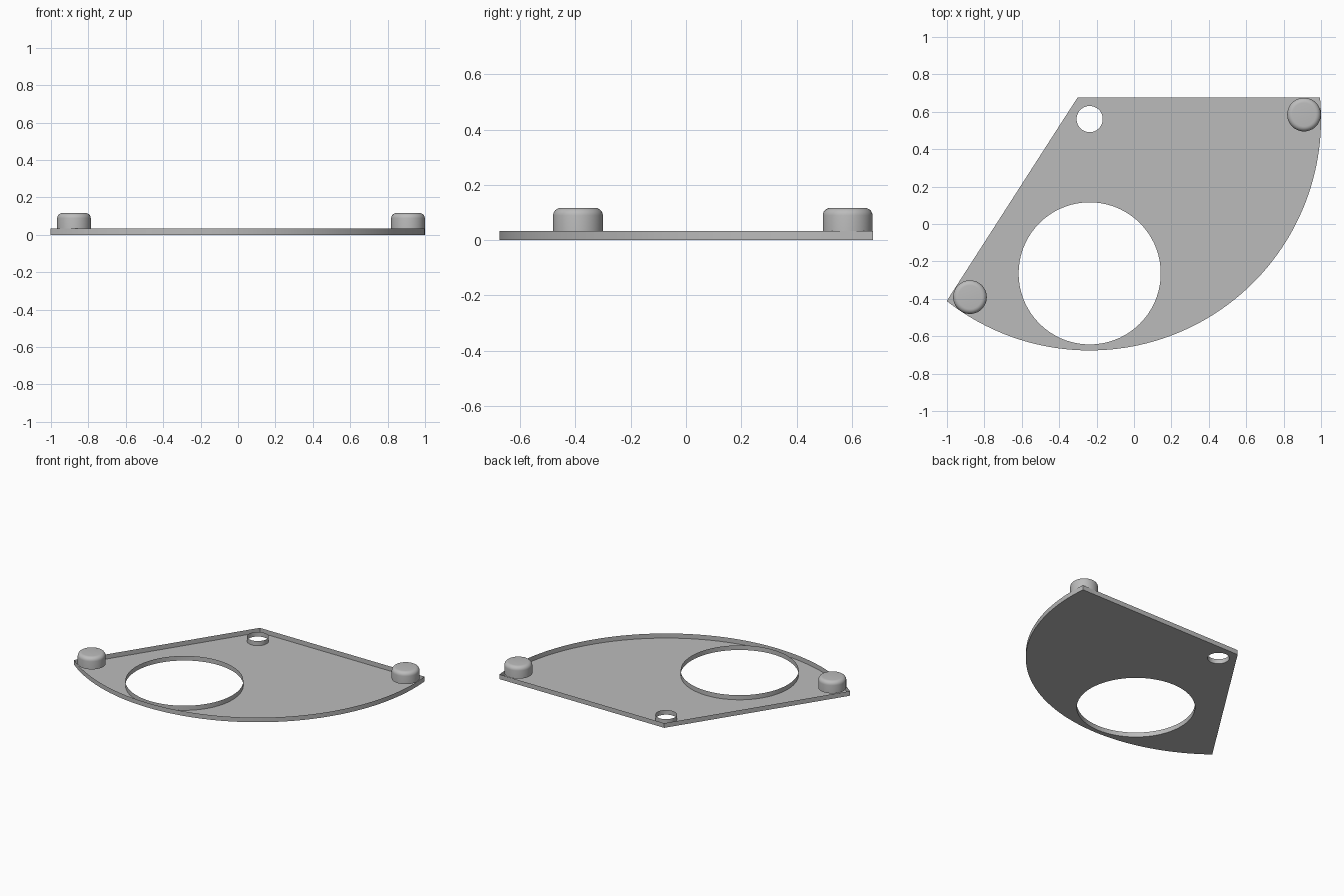
import bpy, bmesh, math

if "Cube" in bpy.data.objects:
    bpy.data.objects.remove(bpy.data.objects["Cube"])

THICK = 0.033
PIVOT = (-0.237, 0.561)
RADIUS = 1.237

grey = bpy.data.materials.new("grey")
grey.diffuse_color = (0.5, 0.5, 0.5, 1)
grey.use_nodes = True
grey.node_tree.nodes["Principled BSDF"].inputs["Base Color"].default_value = grey.diffuse_color


def arc(centre, r, a0, a1, n):
    """n points along an arc, both ends included."""
    return [(centre[0] + r * math.cos(a0 + (a1 - a0) * i / (n - 1)),
             centre[1] + r * math.sin(a0 + (a1 - a0) * i / (n - 1))) for i in range(n)]


def circle(centre, r, n):
    return arc(centre, r, 0, 2 * math.pi * (n - 1) / n, n)


def finish(bm, name, angle):
    bmesh.ops.recalc_face_normals(bm, faces=bm.faces)
    mesh = bpy.data.meshes.new(name)
    bm.to_mesh(mesh)
    bm.free()
    mesh.materials.append(grey)
    ob = bpy.data.objects.new(name, mesh)
    bpy.context.collection.objects.link(ob)
    bpy.ops.object.select_all(action='DESELECT')
    ob.select_set(True)
    bpy.context.view_layer.objects.active = ob
    bpy.ops.object.shade_smooth_by_angle(angle=math.radians(angle))
    return ob


# Open sector tray: a floor with two round holes, and thin walls along every edge
start = math.atan2(-0.41 - PIVOT[1], -1.0 - PIVOT[0])
end = math.asin((0.676 - PIVOT[1]) / RADIUS)
outline = arc(PIVOT, RADIUS, start, end, 72) + [(-0.302, 0.676)]
loops = [outline, circle((-0.237, -0.264), 0.38, 72), circle(PIVOT, 0.07, 36)]

bm = bmesh.new()
for loop in loops:
    vs = [bm.verts.new((x, y, 0)) for x, y in loop]
    for a, b in zip(vs, vs[1:] + vs[:1]):
        bm.edges.new((a, b))
rim = bm.edges[:]
bmesh.ops.triangle_fill(bm, edges=rim, use_beauty=True, use_dissolve=False)
rim = [e for e in bm.edges if e.is_boundary]
walls = bmesh.ops.extrude_edge_only(bm, edges=rim)["geom"]
bmesh.ops.translate(bm, vec=(0, 0, THICK),
                    verts=[g for g in walls if isinstance(g, bmesh.types.BMVert)])
finish(bm, "tray", 30)


# Round-topped buttons with open undersides, lathed from a rounded profile
def button(name, x, y, r=0.09, z0=THICK, z1=0.116, fillet=0.027, sides=48):
    profile = [(r, z0)] + arc((r - fillet, z1 - fillet), fillet, 0, math.pi / 2, 7)
    bm = bmesh.new()
    rings = [[bm.verts.new((px, py, pz)) for px, py in circle((x, y), pr, sides)]
             for pr, pz in profile]
    for lo, hi in zip(rings, rings[1:]):
        for i in range(sides):
            j = (i + 1) % sides
            bm.faces.new((lo[i], lo[j], hi[j], hi[i]))
    bm.faces.new(rings[-1])
    finish(bm, name, 30)


button("right_button", 0.909, 0.585)
button("left_button", -0.877, -0.391)
